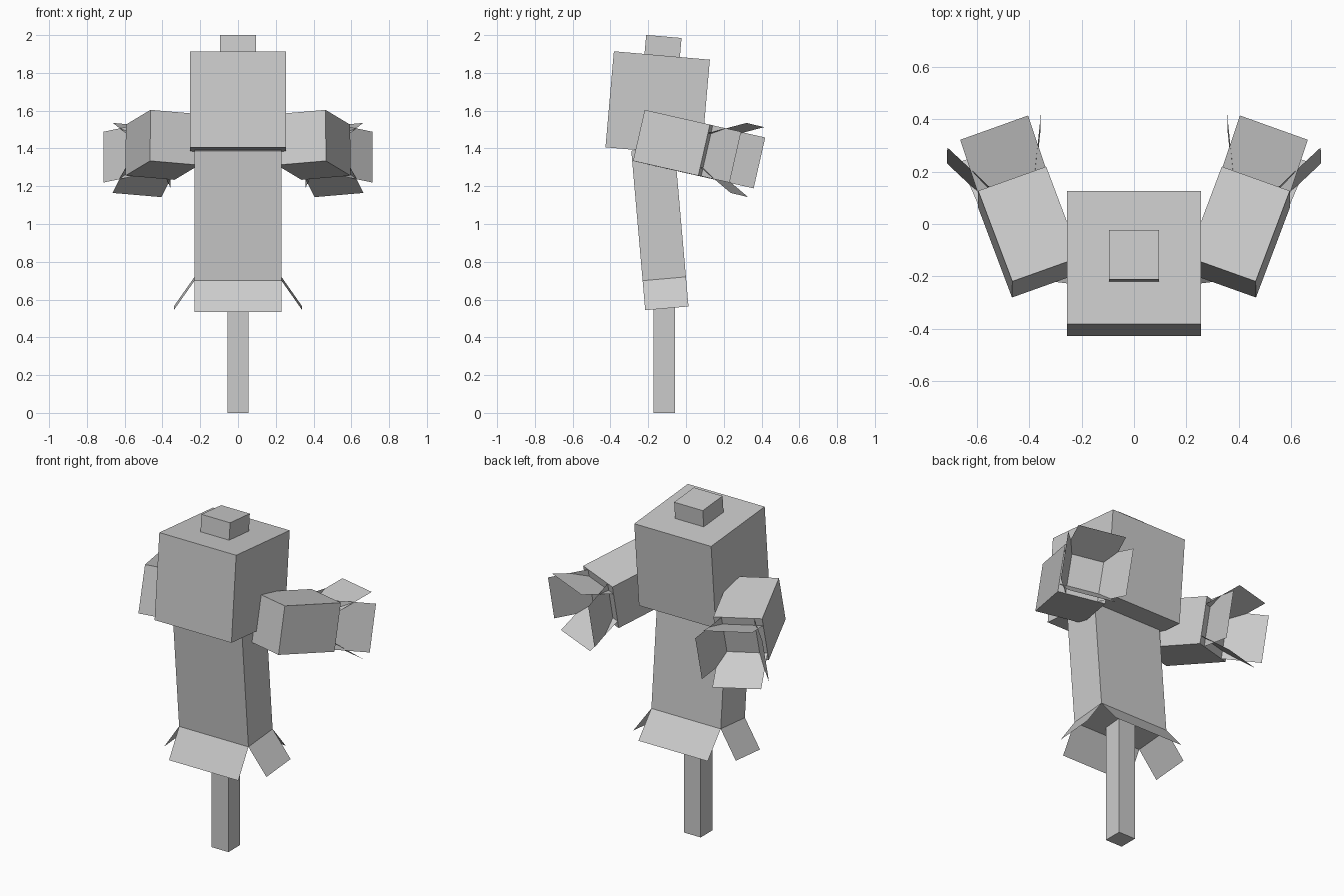
import bpy, bmesh
from math import radians
from mathutils import Matrix, Vector

if "Cube" in bpy.data.objects:
    bpy.data.objects.remove(bpy.data.objects["Cube"])


def finish(bm, name):
    mesh = bpy.data.meshes.new(name)
    bm.to_mesh(mesh)
    bm.free()
    ob = bpy.data.objects.new(name, mesh)
    bpy.context.collection.objects.link(ob)
    return ob


def frame(origin, rot):
    return Matrix.Translation(origin) @ rot.to_4x4()


def box(name, size, m):
    """Box centred on the frame m."""
    bm = bmesh.new()
    bmesh.ops.create_cube(bm, size=1, matrix=m @ Matrix.Diagonal((*size, 1)))
    return finish(bm, name)


def flaps(name, m, base, spread, width, drop):
    """Four thin flaps around the frame's z axis, flaring along -z.
    base: hinge distance (x, y); width: flap half widths (x, y)."""
    bm = bmesh.new()
    for axis in (0, 1):
        for sign in (-1, 1):
            pts = []
            for s, out, z in ((-1, 0, 0), (1, 0, 0), (1, spread, -drop), (-1, spread, -drop)):
                p = Vector((0, 0, z))
                p[axis] = sign * (base[axis] + out)
                p[1 - axis] = s * width[1 - axis]
                pts.append(bm.verts.new(m @ p))
            bm.faces.new(pts)
    return finish(bm, name)


def tilt(deg):
    return Matrix.Rotation(radians(deg), 3, 'X')


# Pole
box("pole", (0.112, 0.112, 0.74), Matrix.Translation((0, -0.115, 0.37)))

# Body leaning forward, with flared hem
hem = frame((0, -0.115, 0.71), tilt(5))
box("body", (0.46, 0.23, 0.69), hem @ Matrix.Translation((0, 0, 0.345)))
flaps("body_hem", hem, (0.23, 0.115), 0.11, (0.23, 0.115), 0.157)

# Head and stem leaning back
box("head", (0.51, 0.51, 0.51), frame((0, -0.15, 1.638), tilt(-5)))
box("head_stem", (0.19, 0.188, 0.11), frame((0, -0.122, 1.938), tilt(-5)))

# Arms reaching backwards, with flared cuffs
along = Vector((0.13, 0.345, -0.078)).normalized()
up = Vector((0, 0.234, 0.972))
side = up.cross(along).normalized() * -1
up = along.cross(side).normalized() * -1
if side.x < 0:
    side = -side
if up.z < 0:
    up = -up
rot = Matrix((side, up, -along)).transposed()
cuff = frame((0.465, 0.142, 1.380), rot)
for label, mirror in (("right", 1), ("left", -1)):
    m = Matrix.Diagonal((mirror, 1, 1, 1)) @ cuff
    parts = [
        box(label + "_arm", (0.276, 0.277, 0.377), m @ Matrix.Translation((0, 0, 0.1885))),
        flaps(label + "_cuff", m, (0.0925, 0.0925), 0.0975, (0.138, 0.138), 0.2),
    ]
    # keep box normals pointing outwards after mirroring
    bm = bmesh.new()
    bm.from_mesh(parts[0].data)
    bmesh.ops.recalc_face_normals(bm, faces=bm.faces)
    bm.to_mesh(parts[0].data)
    bm.free()
